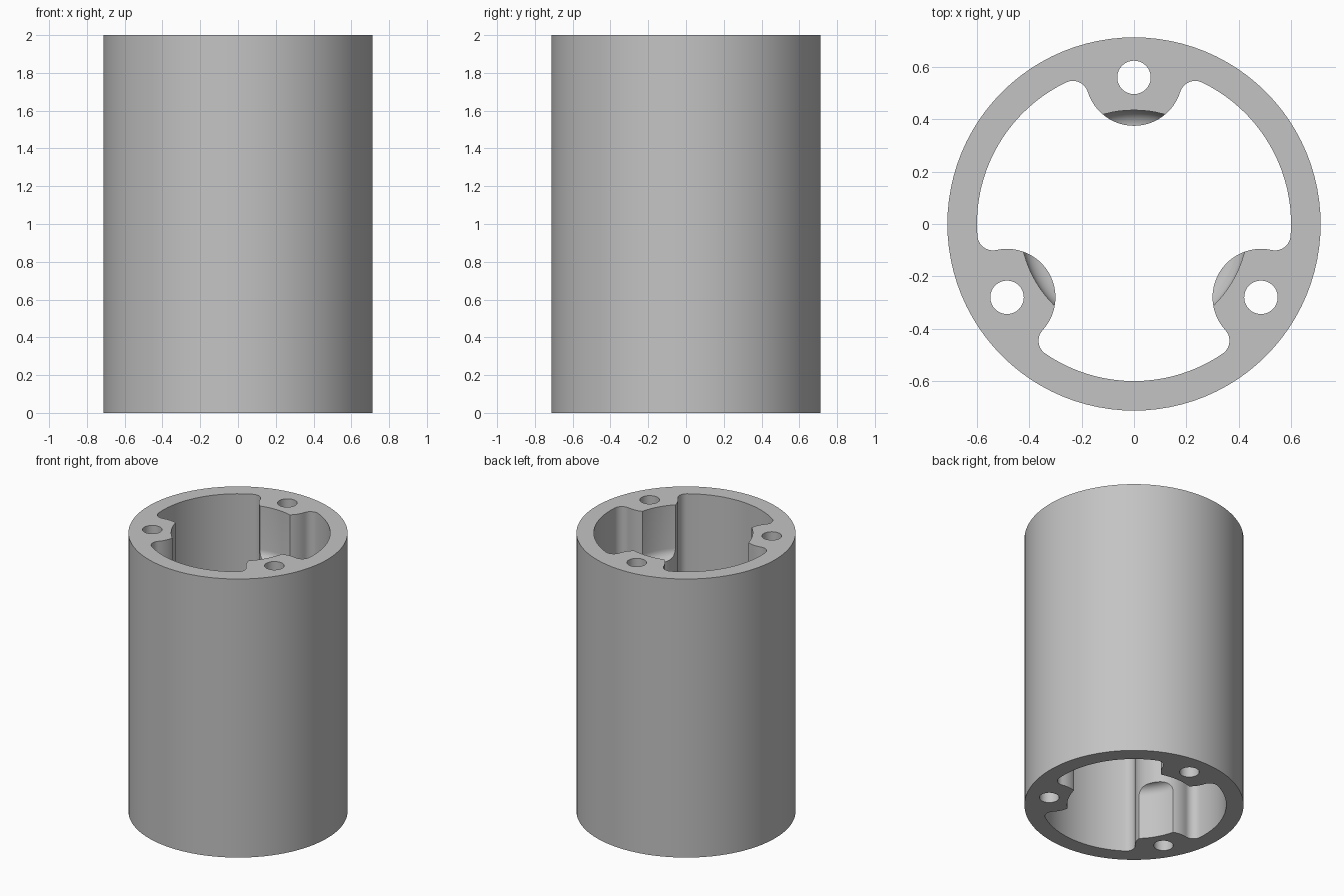
import bpy, bmesh, math
from mathutils import Vector, Matrix

cube = bpy.data.objects.get("Cube")
if cube:
    bpy.data.objects.remove(cube, do_unlink=True)

HEIGHT = 2.0
R_OUT, R_IN = 0.713, 0.6
R_BOLT, R_LOBE, R_HOLE, R_FILLET = 0.56, 0.185, 0.064, 0.06
R_BORE, BORE_DEPTH, BORE_FILLET = 0.435, 0.31, 0.065
LOBES = [math.radians(a) for a in (90, 210, 330)]


def arc(cx, cy, r, a, b, n):
    """Points on an arc from angle a to b, the last one left out."""
    steps = [a + (b - a) * i / n for i in range(n)]
    return [Vector((cx + r * math.cos(t), cy + r * math.sin(t), 0)) for t in steps]


def prism(name, pts, z0, z1):
    bm = bmesh.new()
    face = bm.faces.new([bm.verts.new((p.x, p.y, z0)) for p in pts])
    top = bmesh.ops.extrude_face_region(bm, geom=[face])["geom"]
    bmesh.ops.translate(bm, vec=(0, 0, z1 - z0),
                        verts=[v for v in top if isinstance(v, bmesh.types.BMVert)])
    return finish(name, bm)


def finish(name, bm):
    bmesh.ops.recalc_face_normals(bm, faces=bm.faces)
    mesh = bpy.data.meshes.new(name)
    bm.to_mesh(mesh)
    bm.free()
    obj = bpy.data.objects.new(name, mesh)
    bpy.context.collection.objects.link(obj)
    return obj


def circle(cx, cy, r, n):
    return arc(cx, cy, r, 0, math.tau, n)


def cavity_profile():
    """Round cavity narrowed by three bolt lobes with rounded corners."""
    d, e = R_IN - R_FILLET, R_LOBE + R_FILLET
    u = (d * d - e * e + R_BOLT ** 2) / (2 * R_BOLT)
    v = math.sqrt(d * d - u * u)
    corner, toward = math.atan2(v, u), math.atan2(v, R_BOLT - u)
    pts = []
    for lobe in LOBES:
        third = arc(0, 0, R_IN, -math.pi / 3, -corner, 10)
        third += arc(u, -v, R_FILLET, -corner, toward, 10)
        third += arc(R_BOLT, 0, R_LOBE, toward - math.pi, -toward - math.pi, 24)
        third += arc(u, v, R_FILLET, -toward, corner, 10)
        third += arc(0, 0, R_IN, corner, math.pi / 3, 10)
        turn = Matrix.Rotation(lobe, 3, "Z")
        pts += [turn @ p for p in third]
    return pts


def end_bore(name, top):
    """Counterbore cutter with a rounded floor, for either end."""
    inner, n = R_BORE - BORE_FILLET, 8
    prof = [(R_BORE, -0.1)]
    for i in range(n + 1):
        t = math.pi / 2 * i / n
        prof.append((inner + BORE_FILLET * math.cos(t), BORE_DEPTH + BORE_FILLET * math.sin(t)))
    bm = bmesh.new()
    rings = [[bm.verts.new((p.x, p.y, HEIGHT - z if top else z)) for p in circle(0, 0, r, 96)]
             for r, z in prof]
    for a, b in zip(rings, rings[1:]):
        for i in range(96):
            j = (i + 1) % 96
            bm.faces.new((a[i], a[j], b[j], b[i]))
    bm.faces.new(rings[0])
    bm.faces.new(rings[-1])
    return finish(name, bm)


# Outer sleeve
housing = prism("tube_housing", circle(0, 0, R_OUT, 96), 0, HEIGHT)

# Cavity, bolt holes and counterbores
cutters = [prism("cavity_cutter", cavity_profile(), -0.2, HEIGHT + 0.2)]
for a in LOBES:
    hole = circle(R_BOLT * math.cos(a), R_BOLT * math.sin(a), R_HOLE, 32)
    cutters.append(prism("bolt_hole_cutter", hole, -0.2, HEIGHT + 0.2))
cutters += [end_bore("bottom_bore_cutter", False), end_bore("top_bore_cutter", True)]

bpy.context.view_layer.objects.active = housing
for c in cutters:
    c.hide_render = True
    mod = housing.modifiers.new("cut", "BOOLEAN")
    mod.operation, mod.solver, mod.object = "DIFFERENCE", "EXACT", c
    bpy.ops.object.modifier_apply(modifier=mod.name)
    bpy.data.objects.remove(c, do_unlink=True)

# Grey finish
grey = bpy.data.materials.new("plain_grey")
grey.use_nodes = True
colour = (0.55, 0.55, 0.55, 1)
grey.diffuse_color = colour
grey.node_tree.nodes["Principled BSDF"].inputs["Base Color"].default_value = colour
housing.data.materials.clear()
housing.data.materials.append(grey)

bpy.ops.object.select_all(action="DESELECT")
housing.select_set(True)
bpy.ops.object.shade_smooth_by_angle(angle=math.radians(30))
